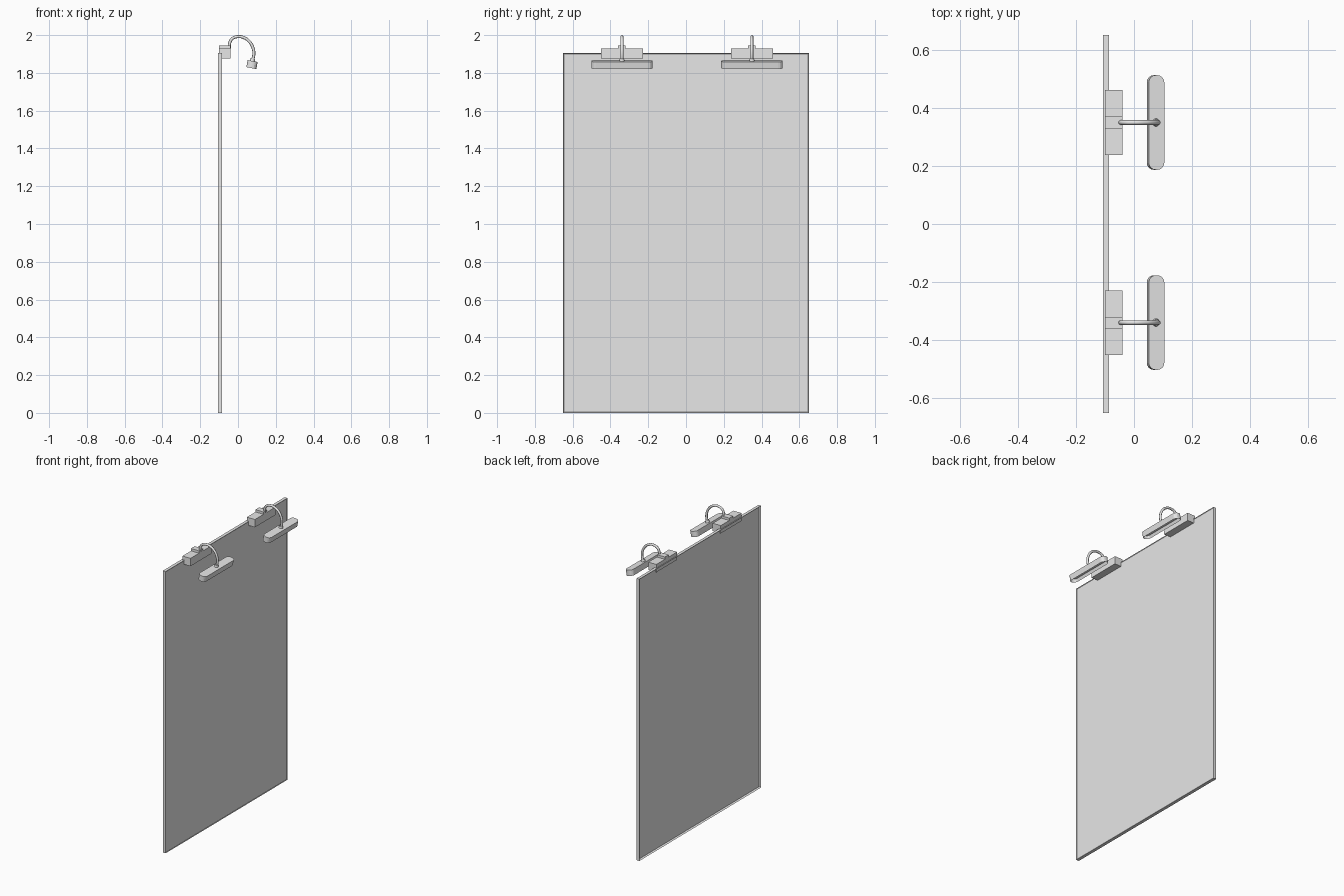
import bpy, bmesh, math
from mathutils import Vector, Matrix

if "Cube" in bpy.data.objects:
    bpy.data.objects.remove(bpy.data.objects["Cube"], do_unlink=True)

grey = bpy.data.materials.new("light grey")
grey.use_nodes = True
grey.diffuse_color = (0.8, 0.8, 0.8, 1)
grey.node_tree.nodes["Principled BSDF"].inputs["Base Color"].default_value = (0.8, 0.8, 0.8, 1)


def finish(name, bm):
    mesh = bpy.data.meshes.new(name)
    bm.to_mesh(mesh)
    bm.free()
    mesh.materials.append(grey)
    obj = bpy.data.objects.new(name, mesh)
    bpy.context.collection.objects.link(obj)
    return obj


def box_mesh(low, high):
    low, high = Vector(low), Vector(high)
    bm = bmesh.new()
    bmesh.ops.create_cube(bm, size=1)
    bmesh.ops.scale(bm, vec=high - low, verts=bm.verts)
    bmesh.ops.translate(bm, vec=(low + high) / 2, verts=bm.verts)
    bm.normal_update()
    return bm


def recess(bm, direction, rim, depth):
    # Sink the face looking along direction, leaving a thin rim
    direction = Vector(direction)
    face = max(bm.faces, key=lambda f: (round(f.normal.dot(direction), 3), f.calc_area()))
    bmesh.ops.inset_region(bm, faces=[face], thickness=rim, use_even_offset=True)
    bmesh.ops.translate(bm, vec=-direction * depth, verts=face.verts)
    bm.normal_update()


# Tall panel with a thin rim on both sides
panel = box_mesh((-0.107, -0.65, 0), (-0.086, 0.65, 1.904))
recess(panel, (-1, 0, 0), 0.004, 0.013)
recess(panel, (1, 0, 0), 0.004, 0.003)
finish("sign_panel", panel)

ARM = [(-0.046, 1.93), (-0.044, 1.958), (-0.03, 1.982), (0.0, 1.992), (0.03, 1.987),
       (0.06, 1.966), (0.08, 1.93), (0.084, 1.9), (0.078, 1.868)]


def lamp(side, y):
    # Clamp block and the small riser on it
    finish(side + "_clamp", box_mesh((-0.1, y - 0.111, 1.876), (-0.04, y + 0.111, 1.929)))
    finish(side + "_riser", box_mesh((-0.1, y - 0.02, 1.929), (-0.04, y + 0.02, 1.945)))

    # Curved arm
    curve = bpy.data.curves.new(side + "_arm", "CURVE")
    curve.dimensions = "3D"
    curve.bevel_depth = 0.008
    curve.bevel_resolution = 2
    curve.resolution_u = 4
    curve.use_fill_caps = True
    spline = curve.splines.new("BEZIER")
    spline.bezier_points.add(len(ARM) - 1)
    for point, (x, z) in zip(spline.bezier_points, ARM):
        point.co = (x, y, z)
        point.handle_left_type = point.handle_right_type = "AUTO"
    curve.materials.append(grey)
    arm = bpy.data.objects.new(side + "_arm", curve)
    bpy.context.collection.objects.link(arm)

    # Tilted lamp head with rounded ends and a hollow underside
    tilt = Matrix.Translation((0.074, y, 1.844)) @ Matrix.Rotation(0.19, 4, "Y")
    head = box_mesh((-0.027, -0.1625, -0.019), (0.027, 0.1625, 0.019))
    corners = [e for e in head.edges if abs(e.verts[0].co.z - e.verts[1].co.z) > 0.01]
    bmesh.ops.bevel(head, geom=corners, offset=0.024, segments=4, profile=0.5, affect="EDGES")
    head.normal_update()
    recess(head, (0, 0, -1), 0.004, 0.02)
    head.transform(tilt)
    finish(side + "_lamp_head", head)

    # Collar joining arm and head
    collar = bmesh.new()
    bmesh.ops.create_cone(collar, cap_ends=True, segments=12, radius1=0.014, radius2=0.011, depth=0.016)
    collar.transform(tilt @ Matrix.Translation((-0.002, 0, 0.025)))
    finish(side + "_collar", collar)


lamp("right", -0.339)
lamp("left", 0.349)
